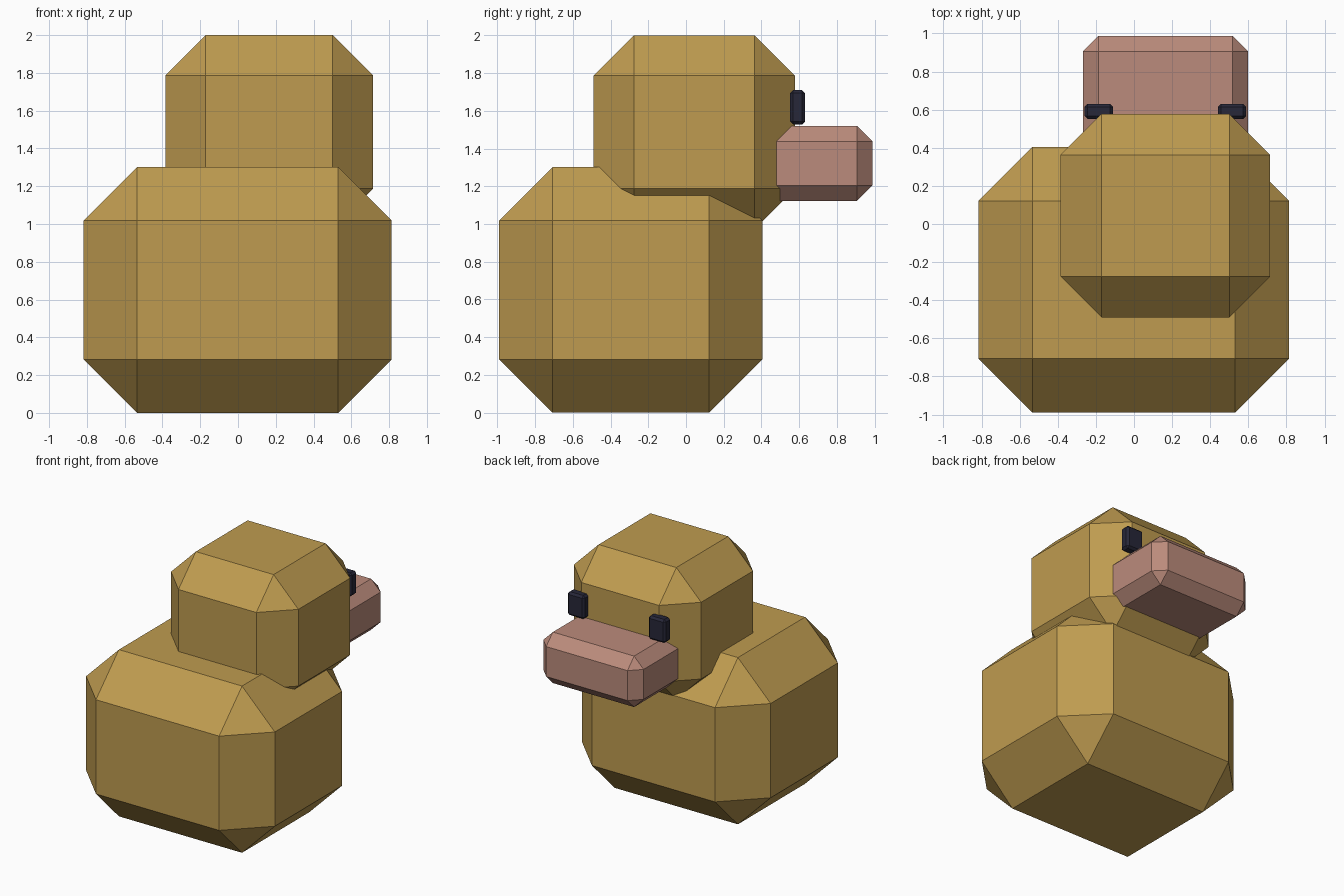
import bpy, bmesh

if "Cube" in bpy.data.objects:
    bpy.data.objects.remove(bpy.data.objects["Cube"])


def material(name, rgb):
    m = bpy.data.materials.new(name)
    m.diffuse_color = (*rgb, 1)
    m.use_nodes = True
    m.node_tree.nodes["Principled BSDF"].inputs["Base Color"].default_value = m.diffuse_color
    return m


def chamfered_box(name, lo, hi, chamfer, mat):
    """Box between two corners with every edge cut by one flat chamfer."""
    bm = bmesh.new()
    bmesh.ops.create_cube(bm, size=1)
    for v in bm.verts:
        v.co = [hi[i] if v.co[i] > 0 else lo[i] for i in range(3)]
    bmesh.ops.bevel(bm, geom=bm.edges[:], offset=chamfer, segments=1,
                    affect='EDGES', offset_type='OFFSET')
    bmesh.ops.recalc_face_normals(bm, faces=bm.faces[:])
    mesh = bpy.data.meshes.new(name)
    bm.to_mesh(mesh)
    bm.free()
    mesh.materials.append(mat)
    ob = bpy.data.objects.new(name, mesh)
    bpy.context.collection.objects.link(ob)
    return ob


yellow = material("yellow", (0.52, 0.33, 0.08))
pink = material("pink", (0.50, 0.26, 0.20))
dark = material("dark", (0.02, 0.02, 0.04))

# Body and the off-centre head sunk into it
chamfered_box("body", (-0.817, -0.99, 0), (0.813, 0.405, 1.302), 0.283, yellow)
chamfered_box("head", (-0.385, -0.49, 0.973), (0.715, 0.577, 2.0), 0.214, yellow)

# Beak, its back end buried in the head
chamfered_box("beak", (-0.268, 0.25, 1.122), (0.598, 0.988, 1.52), 0.082, pink)

# Eyes, placed either side of the head centre
head_x = 0.165
for side, name in ((-1, "eye_left"), (1, "eye_right")):
    x = head_x + side * 0.35
    chamfered_box(name, (x - 0.074, 0.552, 1.527), (x + 0.074, 0.631, 1.71),
                  0.016, dark)
